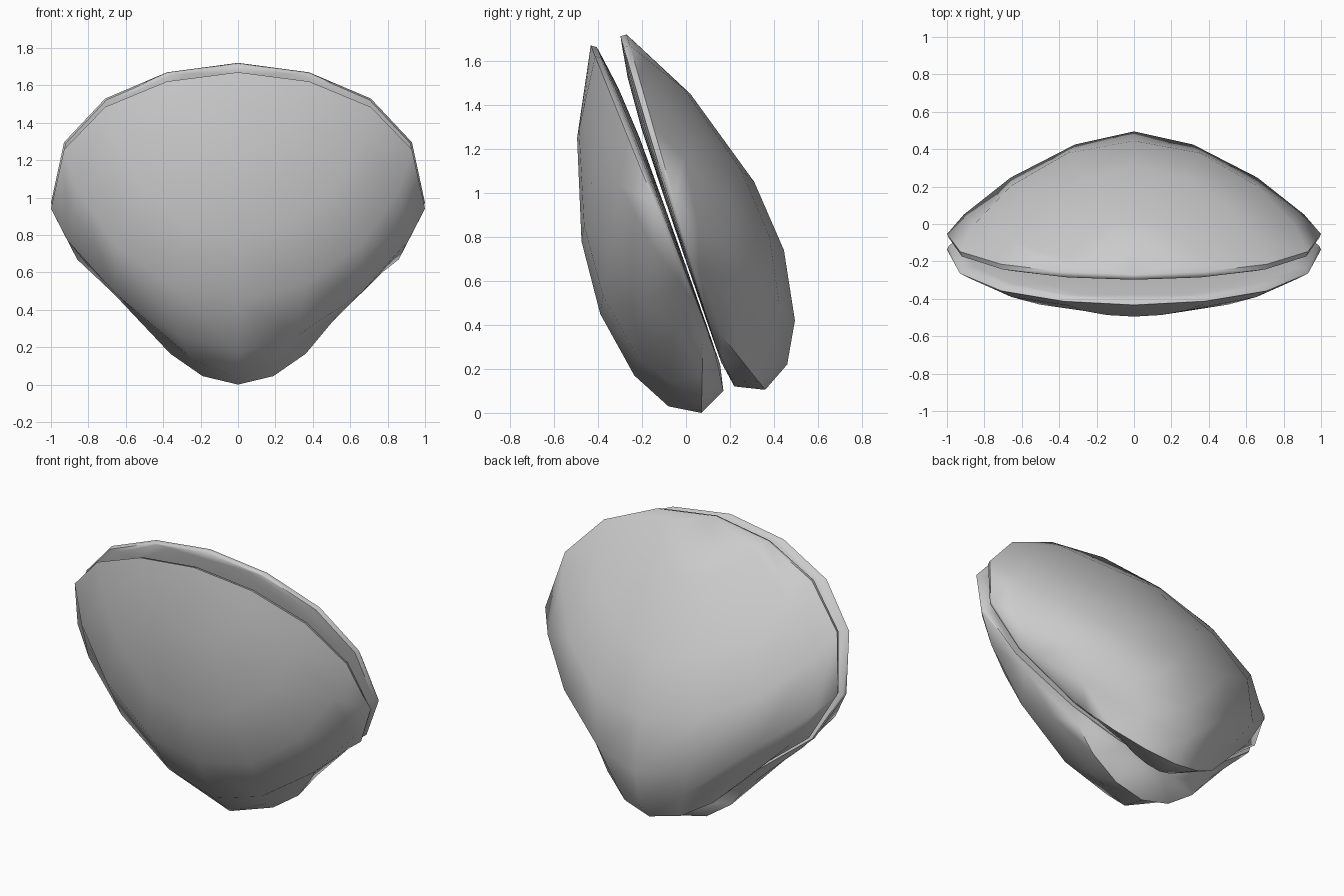
import bpy, bmesh, math
from mathutils import Vector

if "Cube" in bpy.data.objects:
    bpy.data.objects.remove(bpy.data.objects["Cube"])

shell_grey = bpy.data.materials.new("shell_grey")
shell_grey.diffuse_color = (0.6, 0.6, 0.6, 1)
shell_grey.use_nodes = True
shell_grey.node_tree.nodes["Principled BSDF"].inputs["Base Color"].default_value = shell_grey.diffuse_color

# Rim half widths, rim position from tip (0) to hinge (1), and pinch of each row
RIM_X = [0, 0.38, 0.71, 0.93, 1.0, 0.86, 0.52, 0.22, 0]
RIM_F = [0, 0.034, 0.128, 0.285, 0.503, 0.69, 0.87, 0.96, 1]
PINCH = [1, 1, 1, 1, 1.2, 1.3, 1.05, 1, 1]
ROUND = [1, 1, 1, 1, 1.15, 1.75, 1.1, 1, 1]  # extra flattening of the arcs
STEPS = 4  # segments from midline to rim
COLS = range(-STEPS, STEPS + 1)


def skin(bm, rows):
    """Fill between successive rows, with triangles where points coincide."""
    for r0, r1 in zip(rows, rows[1:]):
        for k in range(len(r0) - 1):
            corners = list(dict.fromkeys([r0[k], r0[k + 1], r1[k + 1], r1[k]]))
            if len(corners) > 2:
                bm.faces.new(corners)


def valve(name, midline, bulge, side):
    """One shell half: domed outside, rim lip and gently swollen inner face."""
    tip, hinge = Vector(midline[0]), Vector(midline[-1])
    bm = bmesh.new()
    outer, inner = [], []
    for rx, f, q, p, mid in zip(RIM_X, RIM_F, PINCH, ROUND, midline):
        rim = tip.lerp(hinge, f)
        lip = 0.028 * (1 - f * f)
        if rx == 0:
            point = bm.verts.new((0, *mid))
            outer.append([point] * len(COLS))
            if f == 0:
                point = bm.verts.new((0, rim.x - side * lip, rim.y - 0.008))
            inner.append([point] * len(COLS))
            continue
        out_row, in_row = [], []
        for k in COLS:
            a = abs(k) / STEPS * math.pi / 2
            c, s = max(math.cos(a), 0), math.copysign(math.sin(a), k)
            y, z = rim.lerp(Vector(mid), c ** (bulge * p))
            x = math.copysign(rx * abs(s) ** q, k)
            out_row.append(bm.verts.new((x, y, z)))
            swell = 0.04 * min(1, f / 0.2) * (1 - f) * c
            in_row.append(bm.verts.new((rx * 0.99 * s, rim.x - side * (lip + swell),
                                        rim.y - 0.008 * (1 - f))))
        outer.append(out_row)
        inner.append(in_row)
    skin(bm, outer)
    skin(bm, inner)
    # Rim lip on both sides
    for end in (0, -1):
        skin(bm, [[r[end] for r in outer], [r[end] for r in inner]])
    bmesh.ops.recalc_face_normals(bm, faces=bm.faces[:])
    mesh = bpy.data.meshes.new(name)
    bm.to_mesh(mesh)
    bm.free()
    mesh.materials.append(shell_grey)
    obj = bpy.data.objects.new(name, mesh)
    bpy.context.collection.objects.link(obj)
    bpy.ops.object.select_all(action='DESELECT')
    obj.select_set(True)
    bpy.context.view_layer.objects.active = obj
    bpy.ops.object.shade_smooth_by_angle(angle=math.radians(60))


# Front and back halves, midline as (y, z) from tip to hinge
valve("front_valve", [(-0.433, 1.67), (-0.495, 1.25), (-0.475, 0.78), (-0.39, 0.45),
                      (-0.235, 0.17), (-0.08, 0.03), (0.07, 0.0), (0.17, 0.10),
                      (0.155, 0.22)], 1.35, -1)
valve("back_valve", [(-0.27, 1.72), (0.02, 1.45), (0.31, 1.05), (0.445, 0.74),
                     (0.495, 0.42), (0.46, 0.22), (0.36, 0.105), (0.22, 0.12),
                     (0.16, 0.23)], 1.5, 1)
